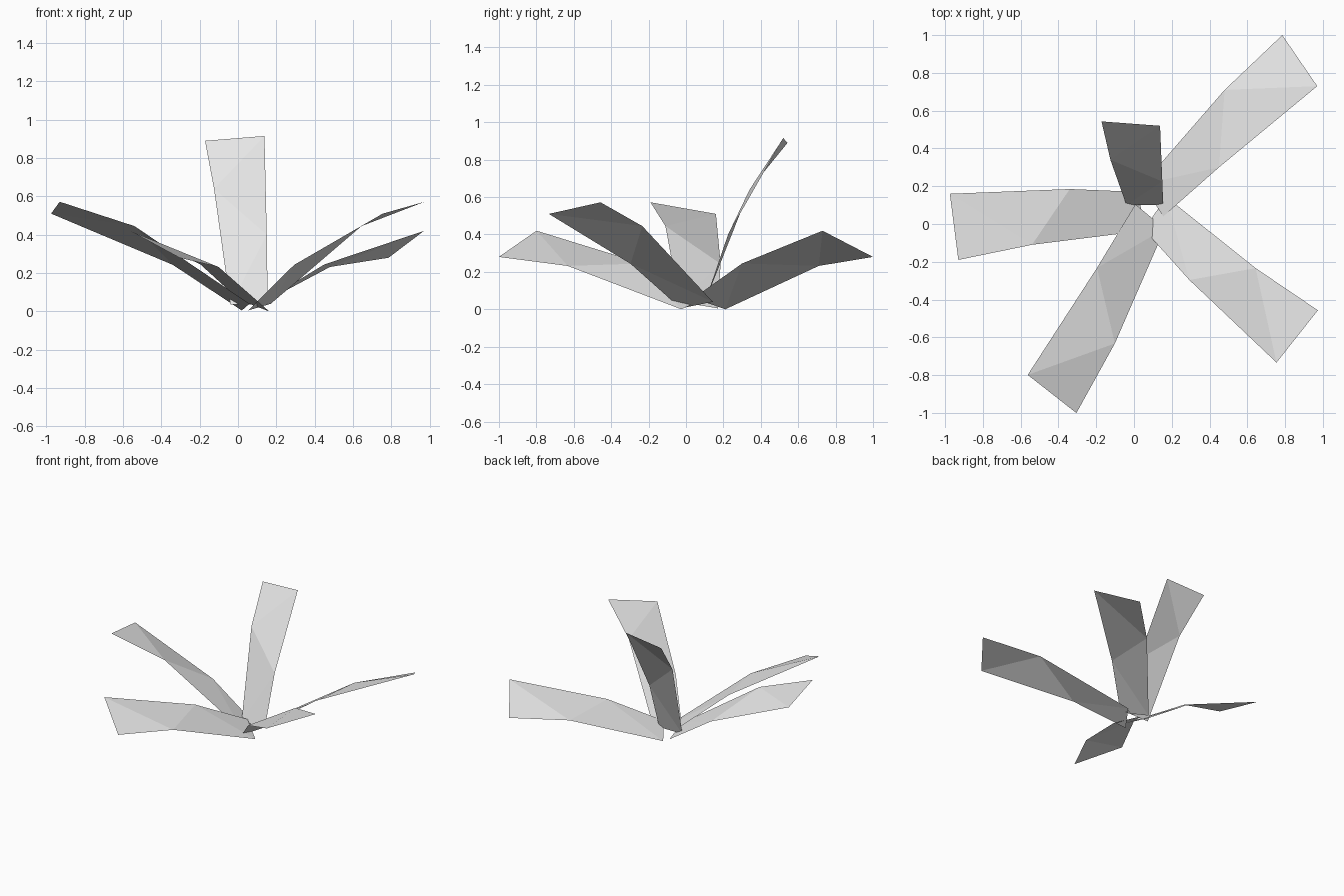
import bpy
import bmesh
from math import radians
from mathutils import Matrix, Vector

# Remove the default cube
cube = bpy.data.objects.get("Cube")
if cube:
    bpy.data.objects.remove(cube, do_unlink=True)

# One plain grey for every blade
grey = bpy.data.materials.new("pale_grey")
grey.use_nodes = True
color = (0.8, 0.8, 0.8, 1)
grey.diffuse_color = color
grey.node_tree.nodes["Principled BSDF"].inputs["Base Color"].default_value = color


def make_blade(name, right_edge, left_edge, angle=0, shift=(0, 0)):
    """Folded strip between two edges (base, middle, tip), turned about z and moved."""
    place = Matrix.Translation((*shift, 0)) @ Matrix.Rotation(radians(angle), 4, "Z")
    bm = bmesh.new()
    right = [bm.verts.new(place @ Vector(p)) for p in right_edge]
    left = [bm.verts.new(place @ Vector(p)) for p in left_edge]

    # Each segment is two triangles, giving the diagonal creases
    for i in range(len(right) - 1):
        bm.faces.new((right[i], right[i + 1], left[i]))
        bm.faces.new((right[i + 1], left[i + 1], left[i]))

    mesh = bpy.data.meshes.new(name)
    bm.to_mesh(mesh)
    bm.free()
    mesh.materials.append(grey)
    blade = bpy.data.objects.new(name, mesh)
    bpy.context.scene.collection.objects.link(blade)
    return blade


# Low, wide-spreading blade shape
low_right = [(0.155, 0.04, 0.06), (0.45, 0.3, 0.245), (0.97, 0.73, 0.42)]
low_left = [(0.045, 0.21, 0), (0.48, 0.71, 0.232), (0.785, 1, 0.28)]

# Steeper side blade shape
side_right = [(0.02, 0.17, 0.005), (-0.34, 0.185, 0.243), (-0.975, 0.16, 0.51)]
side_left = [(0.06, -0.035, 0.04), (-0.54, -0.11, 0.445), (-0.93, -0.19, 0.572)]

# Upright blade shape
upright_right = [(0.155, 0.1, 0.035), (0.15, 0.225, 0.4), (0.138, 0.52, 0.915)]
upright_left = [(-0.04, 0.1, 0.035), (-0.125, 0.34, 0.64), (-0.172, 0.543, 0.89)]

# Five blades around the centre; two are turned copies
make_blade("back_left_blade", low_right, low_left)
make_blade("front_right_blade", low_right, low_left, 197.5, (0.143, 0.189))
make_blade("right_blade", side_right, side_left)
make_blade("front_left_blade", side_right, side_left, 134.3, (0.188, 0.076))
make_blade("upright_back_blade", upright_right, upright_left)
